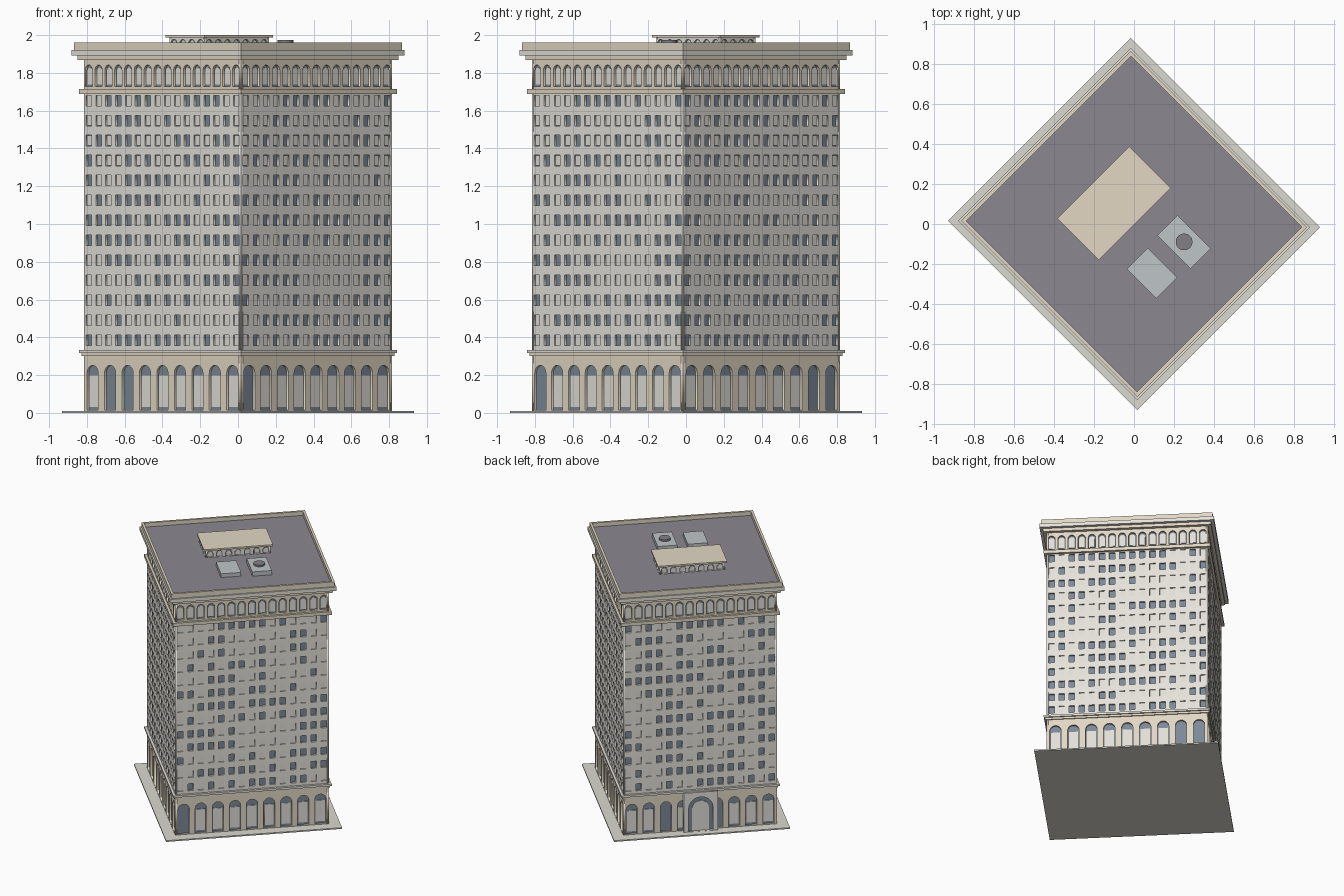
import bpy, bmesh, math, random
from mathutils import Matrix, Vector

if "Cube" in bpy.data.objects:
    bpy.data.objects.remove(bpy.data.objects["Cube"])

random.seed(7)
A, B = 0.566, 0.588            # half widths of the tower in its own frame
T = 0.014                      # depth of window reveals
TURN = Matrix.Rotation(math.radians(45), 4, 'Z')


def mat(name, r, g, b):
    m = bpy.data.materials.new(name)
    m.diffuse_color = (r, g, b, 1)
    m.use_nodes = True
    m.node_tree.nodes["Principled BSDF"].inputs["Base Color"].default_value = m.diffuse_color
    return m


STONE = mat("pale_stone", 0.78, 0.76, 0.70)
TAN = mat("tan_stone", 0.76, 0.68, 0.55)
GLASS = mat("dark_glass", 0.20, 0.25, 0.31)
BLIND = mat("blind", 0.76, 0.74, 0.69)
ROOF = mat("roofing", 0.26, 0.25, 0.28)
METAL = mat("metal", 0.52, 0.56, 0.58)
PAVE = mat("paving", 0.70, 0.69, 0.63)
FAN = mat("fan_dark", 0.22, 0.22, 0.24)


def add(name, mesh, m):
    ob = bpy.data.objects.new(name, mesh)
    bpy.context.collection.objects.link(ob)
    mesh.materials.clear()
    mesh.materials.append(m)
    return ob


def box(name, x0, x1, y0, y1, z0, z1, m):
    bm = bmesh.new()
    bmesh.ops.create_cube(bm, size=1)
    bm.transform(TURN @ Matrix.Translation(((x0 + x1) / 2, (y0 + y1) / 2, (z0 + z1) / 2))
                 @ Matrix.Diagonal((x1 - x0, y1 - y0, z1 - z0, 1)))
    me = bpy.data.meshes.new(name)
    bm.to_mesh(me)
    bm.free()
    return add(name, me, m)


def band(name, d, z0, z1, m):
    # slab around the tower, projecting by d
    return box(name, -A - d, A + d, -B - d, B + d, z0, z1, m)


def rect(s, w, z0, z1):
    return [(s - w / 2, z0), (s + w / 2, z0), (s + w / 2, z1), (s - w / 2, z1)]


def arch(s, w, z0, z1, n=10):
    r = w / 2
    top = [(s + r * math.cos(math.pi * i / n), z1 - r + r * math.sin(math.pi * i / n))
           for i in range(n + 1)]
    return [(s - r, z0), (s + r, z0)] + top


def sheet(name, loops, k, m, out, thick, half=(A, B), centre=(0, 0)):
    # flat panel with holes on side k; 'out' is its front face relative to the wall plane
    cu = bpy.data.curves.new(name, 'CURVE')
    cu.dimensions = '2D'
    cu.fill_mode = 'BOTH'
    cu.extrude = thick / 2
    for pts in loops:
        sp = cu.splines.new('POLY')
        sp.points.add(len(pts) - 1)
        for p, (x, y) in zip(sp.points, pts):
            p.co = (x, y, 0, 1)
        sp.use_cyclic_u = True
    tmp = bpy.data.objects.new(name + "_tmp", cu)
    bpy.context.collection.objects.link(tmp)
    dg = bpy.context.evaluated_depsgraph_get()
    me = bpy.data.meshes.new_from_object(tmp.evaluated_get(dg))
    bpy.data.objects.remove(tmp)
    h = half[1] if k % 2 == 0 else half[0]
    me.transform(TURN @ Matrix.Translation((*centre, 0)) @ Matrix.Rotation(k * math.pi / 2, 4, 'Z')
                 @ Matrix.Translation((0, -(h + out - thick / 2), 0))
                 @ Matrix.Rotation(math.pi / 2, 4, 'X'))
    return add(name, me, m)


def bays(w, n):
    return [-w + 2 * w * (i + 0.5) / n for i in range(n)]


# Paving and glazed core
band("paving", 0.082, 0, 0.01, PAVE)
band("glass_core", -T, 0.01, 1.9, GLASS)

open_bays = {0: [0], 1: [7, 8], 2: [2, 4, 5], 3: [1, 2]}
rows = [0.385 + 0.1057 * i for i in range(13)]
for k in range(4):
    w = A if k % 2 == 0 else B
    n = 15 if k % 2 == 0 else 16

    # Ground floor arcade with light shopfront panels
    sb = bays(w, 9)
    sheet(f"arcade_wall_{k}", [rect(0, 2 * w, 0.01, 0.305)] + [arch(s, 0.083, 0.014, 0.252) for s in sb],
          k, TAN, 0, T)
    sheet(f"shopfronts_{k}", [rect(s, 0.068, 0.032, 0.198) for i, s in enumerate(sb)
                              if i not in open_bays[k]], k, BLIND, -T + 0.005, 0.008)

    # Shaft wall with window grid, random blinds
    grid = [(s, z) for s in bays(w, n) for z in rows]
    sheet(f"shaft_wall_{k}", [rect(0, 2 * w, 0.33, 1.692)]
          + [rect(s, 0.041, z - 0.028, z + 0.028) for s, z in grid], k, STONE, 0, T)
    sheet(f"window_blinds_{k}", [rect(s, 0.040, z - 0.0275, z + 0.0275) for s, z in grid
                                 if random.random() < 0.45], k, BLIND, -T + 0.006, 0.008)

    # Top floor loggia
    sheet(f"loggia_wall_{k}", [rect(0, 2 * w, 1.71, 1.872)]
          + [arch(s, 0.053, 1.728, 1.842, 8) for s in bays(w, n)], k, TAN, 0, T)
    sheet(f"loggia_panes_{k}", [arch(s, 0.040, 1.738, 1.828, 8) for s in bays(w, n)],
          k, BLIND, -T + 0.005, 0.008)

# Entrance portal on the back-left side
sheet("portal_frame", [rect(0, 0.25, 0.01, 0.322), arch(0, 0.18, 0.011, 0.285)], 2, STONE, 0.03, 0.03)
sheet("portal_glass", [arch(0, 0.18, 0.01, 0.285)], 2, GLASS, 0.012, 0.012)
sheet("portal_door", [arch(0, 0.125, 0.012, 0.25)], 2, BLIND, 0.018, 0.008)

# String courses and main cornice
band("lower_course_bed", 0.008, 0.302, 0.318, TAN)
band("lower_course_cap", 0.018, 0.318, 0.334, STONE)
band("upper_course", 0.018, 1.688, 1.714, TAN)
band("cornice_bed", 0.024, 1.868, 1.892, TAN)
band("cornice_shelf", 0.047, 1.892, 1.921, STONE)
band("roof_deck", 0.020, 1.91, 1.928, ROOF)

# Parapet ring
po, pi_ = 0.036, 0.018
for sx in (-1, 1):
    x = sorted((sx * (A + pi_), sx * (A + po)))
    box("parapet_x", *x, -B - po, B + po, 1.921, 1.96, TAN)
    y = sorted((sx * (B + pi_), sx * (B + po)))
    box("parapet_y", -A - pi_, A + pi_, *y, 1.921, 1.96, TAN)

# Penthouse with small arcades under an overhanging slab
c, hw, hd = (0.003, 0.144), 0.240, 0.132
box("penthouse_core", c[0] - hw + 0.01, c[0] + hw - 0.01, c[1] - hd + 0.01, c[1] + hd - 0.01, 1.92, 1.988, GLASS)
for k in range(4):
    w, n = (hw, 7) if k % 2 == 0 else (hd, 4)
    sheet(f"penthouse_wall_{k}", [rect(0, 2 * w, 1.921, 1.988)]
          + [arch(s, 0.046, 1.93, 1.978, 8) for s in bays(w, n)], k, STONE, 0, 0.01, (hw, hd), c)
    sheet(f"penthouse_panes_{k}", [arch(s, 0.034, 1.932, 1.972, 8) for s in bays(w, n)],
          k, BLIND, -0.006, 0.006, (hw, hd), c)
box("penthouse_slab", c[0] - 0.255, c[0] + 0.255, c[1] - 0.147, c[1] + 0.147, 1.987, 2.0, TAN)

# Roof machinery
box("cooling_unit", 0.042, 0.186, -0.359, -0.124, 1.92, 1.962, METAL)
box("vent_unit", -0.186, -0.037, -0.343, -0.134, 1.92, 1.958, METAL)
bm = bmesh.new()
bmesh.ops.create_cone(bm, cap_ends=True, segments=20, radius1=0.042, radius2=0.042, depth=0.014)
bm.transform(TURN @ Matrix.Translation((0.114, -0.241, 1.968)))
me = bpy.data.meshes.new("fan")
bm.to_mesh(me)
bm.free()
add("fan", me, FAN)
